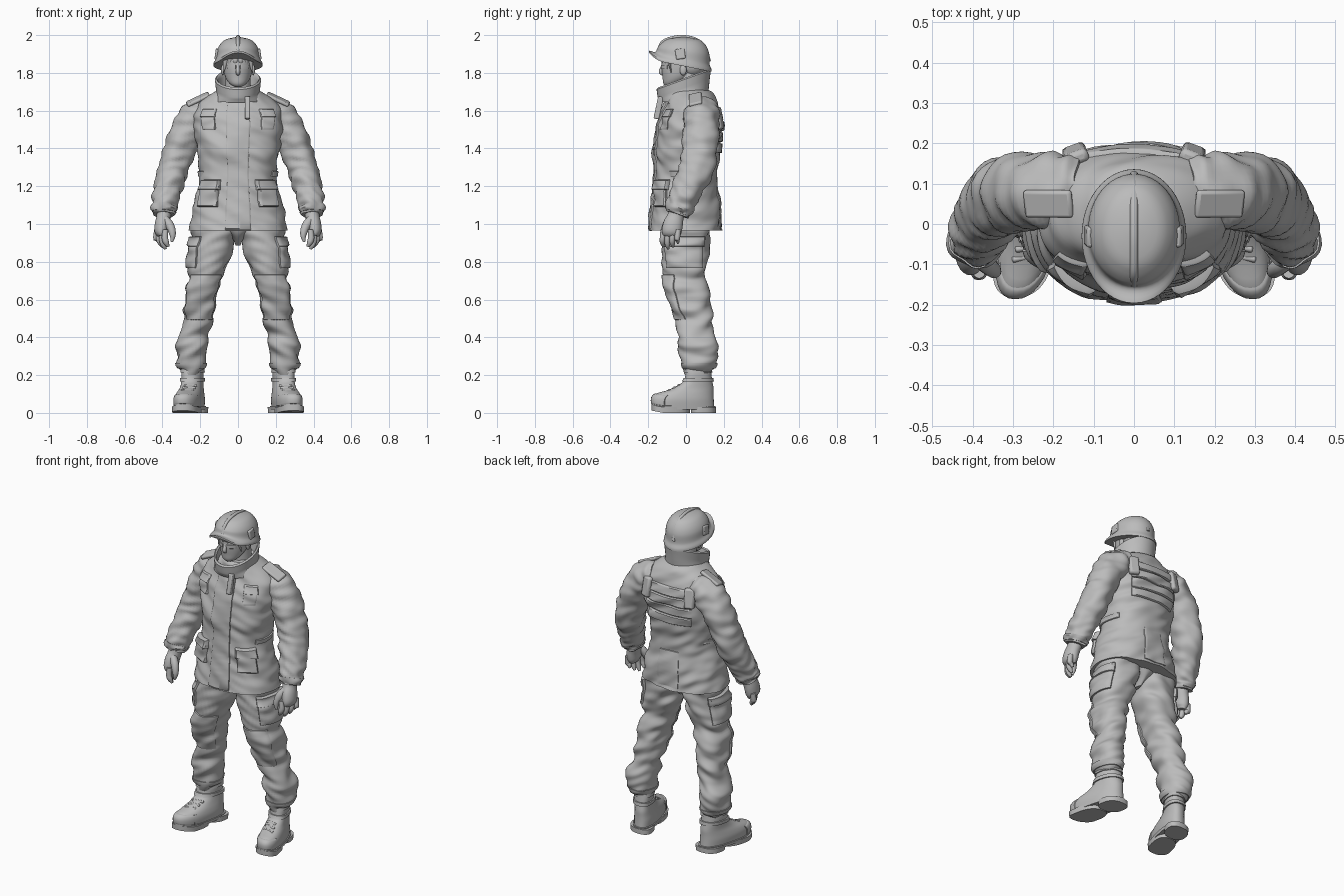
import bpy, bmesh
from math import sin, cos, pi, copysign, radians
from mathutils import Vector, Euler, noise

if "Cube" in bpy.data.objects:
    bpy.data.objects.remove(bpy.data.objects["Cube"])

grey = bpy.data.materials.new("plain grey")
grey.use_nodes = True
grey.diffuse_color = (0.5, 0.5, 0.5, 1)
grey.node_tree.nodes["Principled BSDF"].inputs["Base Color"].default_value = (0.5, 0.5, 0.5, 1)
made = []


def finish(name, bm, mirror=False, bevel=0):
    bmesh.ops.recalc_face_normals(bm, faces=bm.faces)
    mesh = bpy.data.meshes.new(name)
    bm.to_mesh(mesh)
    bm.free()
    mesh.materials.append(grey)
    ob = bpy.data.objects.new(name, mesh)
    bpy.context.collection.objects.link(ob)
    if bevel:
        mod = ob.modifiers.new("bevel", 'BEVEL')
        mod.width, mod.segments = bevel, 2
    if mirror:
        ob.modifiers.new("mirror", 'MIRROR')
    made.append(ob)


def sample(keys, s):
    """Smooth interpolation of rows whose first entry is the parameter."""
    s = min(max(s, keys[0][0]), keys[-1][0])
    i = max(k for k in range(len(keys) - 1) if keys[k][0] <= s)
    a, b = keys[i], keys[i + 1]
    p, n = keys[max(i - 1, 0)], keys[min(i + 2, len(keys) - 1)]
    w = b[0] - a[0]
    t = (s - a[0]) / w
    out = []
    for j in range(1, len(a)):
        ma = (b[j] - p[j]) / (b[0] - p[0]) * w
        mb = (n[j] - a[j]) / (n[0] - a[0]) * w
        out.append((2*t**3 - 3*t*t + 1)*a[j] + (t**3 - 2*t*t + t)*ma
                   + (3*t*t - 2*t**3)*b[j] + (t**3 - t*t)*mb)
    return out


def upright(keys, power=1, folds=0, warp=None):
    """Stacked level rings: rows of z, x, y, rx, ry."""
    def f(s, a, out=0):
        x, y, rx, ry = sample(keys, s)
        c, d = [copysign(abs(q)**power, q) for q in (cos(a), sin(a))]
        p = Vector((x + rx*c, y + ry*d, s))
        out += folds * noise.noise(Vector((p.x*8, p.y*8 + p.x*3, p.z*20 + p.x*9)))
        p += Vector((c, d, 0)) * out
        return warp(p) if warp else p
    return f


def along(points, ref=(0, 1, 0), folds=0):
    """Rings square to a path: rows of x, y, z, r1, r2."""
    keys = [(i, *row) for i, row in enumerate(points)]
    top = len(points) - 1

    def f(s, a, out=0):
        x, y, z, r1, r2 = sample(keys, s)
        t = Vector(sample(keys, min(s + .05, top))[:3]) - Vector(sample(keys, max(s - .05, 0))[:3])
        u = Vector(ref).cross(t).normalized()
        v = t.cross(u).normalized()
        c, d = cos(a), sin(a)
        out += folds * noise.noise(Vector((c*1.2, d*1.2, s*2.4 + c*.9)))
        return Vector((x, y, z)) + u*(r1 + out)*c + v*(r2 + out)*d
    return f


def skin(name, f, s0, s1, rows=24, cols=32, mirror=False, out=0):
    bm = bmesh.new()
    rings = [[bm.verts.new(f(s0 + (s1 - s0)*i/rows, 2*pi*j/cols, out)) for j in range(cols)]
             for i in range(rows + 1)]
    for a, b in zip(rings, rings[1:]):
        for j in range(cols):
            k = (j + 1) % cols
            bm.faces.new((a[j], a[k], b[k], b[j]))
    bm.faces.new(rings[0])
    bm.faces.new(rings[-1])
    finish(name, bm, mirror)


def patch(name, f, a0, a1, s0, s1, thick, mirror=False, n=10):
    """Raised padded plate that follows a surface; angles in degrees, front is -90."""
    steps = [0, .02] + [.08 + .84*i/n for i in range(n + 1)] + [.98, 1]
    last = len(steps) - 1
    bm = bmesh.new()
    grid = []
    for i, t in enumerate(steps):
        row = []
        for j, w in enumerate(steps):
            edge = min(i, j, last - i, last - j)
            lift = (-.01, thick*.65, thick)[min(edge, 2)]
            row.append(bm.verts.new(f(s0 + (s1 - s0)*t, radians(a0 + (a1 - a0)*w), lift)))
        grid.append(row)
    for r, q in zip(grid, grid[1:]):
        for j in range(last):
            bm.faces.new((r[j], r[j + 1], q[j + 1], q[j]))
    finish(name, bm, mirror)


def box(name, loc, size, rot=(0, 0, 0), bevel=.006, mirror=True):
    bm = bmesh.new()
    bmesh.ops.create_cube(bm, size=1)
    turn = Euler([radians(r) for r in rot]).to_matrix()
    for v in bm.verts:
        v.co = turn @ (v.co * Vector(size)) + Vector(loc)
    finish(name, bm, mirror, bevel)


def ball(name, loc, size, mirror=False):
    bm = bmesh.new()
    bmesh.ops.create_uvsphere(bm, u_segments=20, v_segments=12, radius=1)
    for v in bm.verts:
        v.co = v.co * Vector(size) + Vector(loc)
    finish(name, bm, mirror)


# Jacket body with its pockets, placket and back padding
torso = upright([(.965, 0, -.004, .258, .192), (1.08, 0, 0, .24, .175), (1.24, 0, 0, .205, .162),
                 (1.4, 0, .008, .222, .172), (1.52, 0, .022, .235, .168), (1.6, 0, .03, .228, .15),
                 (1.655, 0, .03, .19, .13), (1.7, 0, .02, .125, .115), (1.72, 0, .01, .09, .09)],
                power=.87, folds=.014)
skin("jacket_body", torso, .965, 1.72, 80, 80)
patch("front_placket", torso, -103, -77, .962, 1.69, .012, n=24)
patch("hip_pocket", torso, -66, -32, 1.09, 1.2, .018, True)
patch("hip_pocket_flap", torso, -68, -29, 1.18, 1.235, .026, True)
patch("chest_pocket", torso, -62, -40, 1.5, 1.58, .007, True)
patch("chest_pocket_flap", torso, -63, -38, 1.565, 1.61, .014, True)
patch("waist_tab", torso, -30, 30, 1.25, 1.28, .008, True)
patch("rear_skirt_panel", torso, 76, 104, .98, 1.2, .007)
for i in range(4):
    patch("back_pad", torso, 52, 128, 1.375 + .058*i, 1.428 + .058*i, .011, n=16)
box("shoulder_blade_tab", (.145, .172, 1.56), (.06, .035, .12), (10, 0, -20), .012)
box("zip_tab", (.05, -.145, 1.615), (.028, .03, .12), (-12, 0, 0), mirror=False)
box("epaulette", (.212, .05, 1.66), (.13, .07, .02), (14, 25, 0), .008)


# Stand collar, open at the top
def collar(s, a, out=0):
    k = min(int(s), 4)
    rows = [(1.65, .13, .125), (1.71, .116, .136), (1.768, .122, .144),
            (1.776, .114, .136), (1.768, .106, .128), (1.7, .098, .115)]
    z, rx, ry = [p + (q - p)*(s - k) for p, q in zip(rows[k], rows[k + 1])]
    y = ry*sin(a) - .012
    return Vector((rx*cos(a), y, z + .36*y*min(1, (z - 1.64)/.08)))


skin("collar", collar, 0, 5, 20, 40)

# Padded sleeves
sleeve = along([(.13, .083, 1.6, .07, .08), (.2, .082, 1.58, .088, .094), (.262, .079, 1.505, .091, .095),
                (.307, .074, 1.4, .085, .094), (.344, .055, 1.29, .081, .091), (.37, .01, 1.19, .076, .084),
                (.388, -.03, 1.1, .067, .073), (.392, -.047, 1.05, .056, .062)], folds=.015)
skin("sleeve", sleeve, 0, 7, 64, 32, True)
skin("cuff", sleeve, 6.2, 6.8, 4, 32, True, out=.004)

# Gloved hands, half turned to the front
palm = along([(.39, -.045, 1.08, .04, .045), (.393, -.055, 1.04, .038, .044), (.402, -.068, 1.0, .038, .052),
              (.406, -.076, .96, .036, .052), (.403, -.08, .935, .02, .043)])
skin("glove", palm, 0, 4, 16, 24, True)
for i in range(4):
    x, y, drop = .384 + .015*i, -.12 + .026*i, (.012, 0, .01, .03)[i]
    finger = along([(x, y, .97, .015, .015), (x + .003, y - .004, .925, .017, .015),
                    (x - .004, y - .004, .89 + drop, .015, .014), (x - .016, y, .868 + drop, .007, .006)])
    skin("finger", finger, 0, 3, 10, 12, True)
thumb = along([(.386, -.085, 1.025, .022, .022), (.36, -.105, .99, .023, .022), (.346, -.118, .945, .017, .017),
               (.35, -.122, .905, .006, .006)])
skin("thumb", thumb, 0, 3, 12, 14, True)

# Trousers
leg = upright([(.2, .242, .065, .052, .065), (.25, .245, .07, .066, .088), (.34, .25, .066, .082, .104),
               (.42, .232, .055, .076, .094), (.5, .212, .042, .08, .098), (.6, .2, .012, .084, .108),
               (.75, .165, -.004, .1, .116), (.9, .135, 0, .116, .128), (1.0, .12, 0, .122, .13)],
              power=.92, folds=.022)
skin("trouser_leg", leg, .2, 1.0, 80, 36, True)
seat = upright([(.885, 0, .01, .012, .05), (.92, 0, .008, .03, .09), (.95, 0, .005, .07, .115), (1.0, 0, 0, .19, .13)])
skin("trouser_seat", seat, .885, 1.0, 12)
patch("knee_pad", leg, -150, -30, .49, .735, .009, True, n=16)
patch("cargo_pocket", leg, -55, 45, .765, .9, .014, True)
patch("cargo_pocket_flap", leg, -57, 47, .88, .935, .02, True)
skin("trouser_hem", leg, .235, .265, 4, 32, True, out=.005)

# Boots, toes turned out and slightly raised
toe_out = lambda p: Vector((p.x - .22*(p.y - .06), p.y, p.z + .2*max(0, -p.y - .12)))
boot = upright([(.02, .24, -.014, .066, .165), (.07, .24, -.016, .07, .163), (.1, .24, -.002, .065, .148),
                (.13, .24, .036, .057, .11), (.165, .242, .062, .054, .078), (.21, .242, .066, .056, .068),
                (.25, .242, .066, .052, .064)], power=.85, warp=toe_out)
skin("boot", boot, .02, .25, 24, 36, True)
for part, y, length, low, high in (("boot_welt", -.013, .169, .018, .036), ("boot_heel", .093, .066, 0, .03),
                                   ("boot_tread", -.08, .102, 0, .03)):
    sole = upright([(low, .24, y, .071, length), (high, .24, y, .073, length)], power=.8, warp=toe_out)
    skin(part, sole, low, high, 2, 36, True)
skin("boot_strap", boot, .165, .185, 2, 36, True, out=.008)
skin("boot_collar", boot, .215, .235, 2, 36, True, out=.006)
for i in range(3):
    box("boot_lace", (.268 - .008*i, -.082 + .025*i, .118 + .013*i), (.07, .016, .016), (-30, 0, -11), .005)
patch("toe_cap", boot, -150, -30, .035, .095, .005, True)

# Head, neck and hair
skin("neck", upright([(1.62, 0, .02, .075, .075), (1.82, 0, .01, .062, .068)]), 1.62, 1.82, 4)
head = upright([(1.725, 0, -.085, .015, .018), (1.738, 0, -.078, .04, .04), (1.775, 0, -.048, .066, .076),
                (1.83, 0, -.03, .078, .1), (1.9, 0, -.02, .08, .105)])
skin("head", head, 1.725, 1.9, 20)
nose = along([(0, -.122, 1.84, .008, .008), (0, -.133, 1.805, .012, .011), (0, -.122, 1.79, .009, .006)])
skin("nose", nose, 0, 2, 8, 12)
ball("mouth", (0, -.113, 1.768), (.02, .009, .007))
ball("ear", (.08, -.015, 1.815), (.01, .018, .028), True)
patch("eyewear", head, -82, -42, 1.82, 1.843, .005, True)
ball("back_hair", (0, .03, 1.84), (.082, .075, .07))
for x, tip in ((.012, 1.84), (.036, 1.825), (.06, 1.8)):
    lock = along([(x, -.122 + x*.5, 1.9, .018, .012), (x*1.08, -.132 + x*.7, 1.865, .014, .009),
                  (x*1.3, -.126 + x*.8, tip, .002, .002)])
    skin("fringe_lock", lock, 0, 2, 8, 10, True)


# Helmet with drooping sides, raised front peak, centre ridge and side clips
def peak(p):
    lift = -.2*p.y + 6*max(0, -p.y - .12)**2
    return Vector((p.x, p.y, p.z + lift*min(1, max(0, (2 - p.z)/.13))))


helmet = upright([(1.833, 0, -.03, .13, .166), (1.845, 0, -.03, .129, .165), (1.87, 0, -.018, .117, .143),
                  (1.92, 0, -.012, .11, .134), (1.958, 0, -.01, .088, .11), (1.98, 0, -.01, .056, .073),
                  (1.99, 0, -.01, .006, .008)], warp=peak)
skin("helmet", helmet, 1.833, 1.99, 30, 48)
ridge = along([(0, -.15, 1.915, .008, .01), (0, -.122, 1.965, .009, .01), (0, -.065, 1.987, .009, .01),
               (0, -.01, 1.991, .009, .01), (0, .05, 1.978, .009, .01), (0, .1, 1.938, .009, .01),
               (0, .124, 1.86, .008, .01)], ref=(1, 0, 0))
skin("helmet_ridge", ridge, 0, 6, 30, 12)
box("helmet_clip", (.112, -.03, 1.9), (.018, .05, .055), (8, -8, 0))

# Smooth shading with crisp edges
bpy.ops.object.select_all(action='DESELECT')
for ob in made:
    ob.select_set(True)
bpy.context.view_layer.objects.active = made[0]
bpy.ops.object.shade_smooth_by_angle(angle=radians(40))
